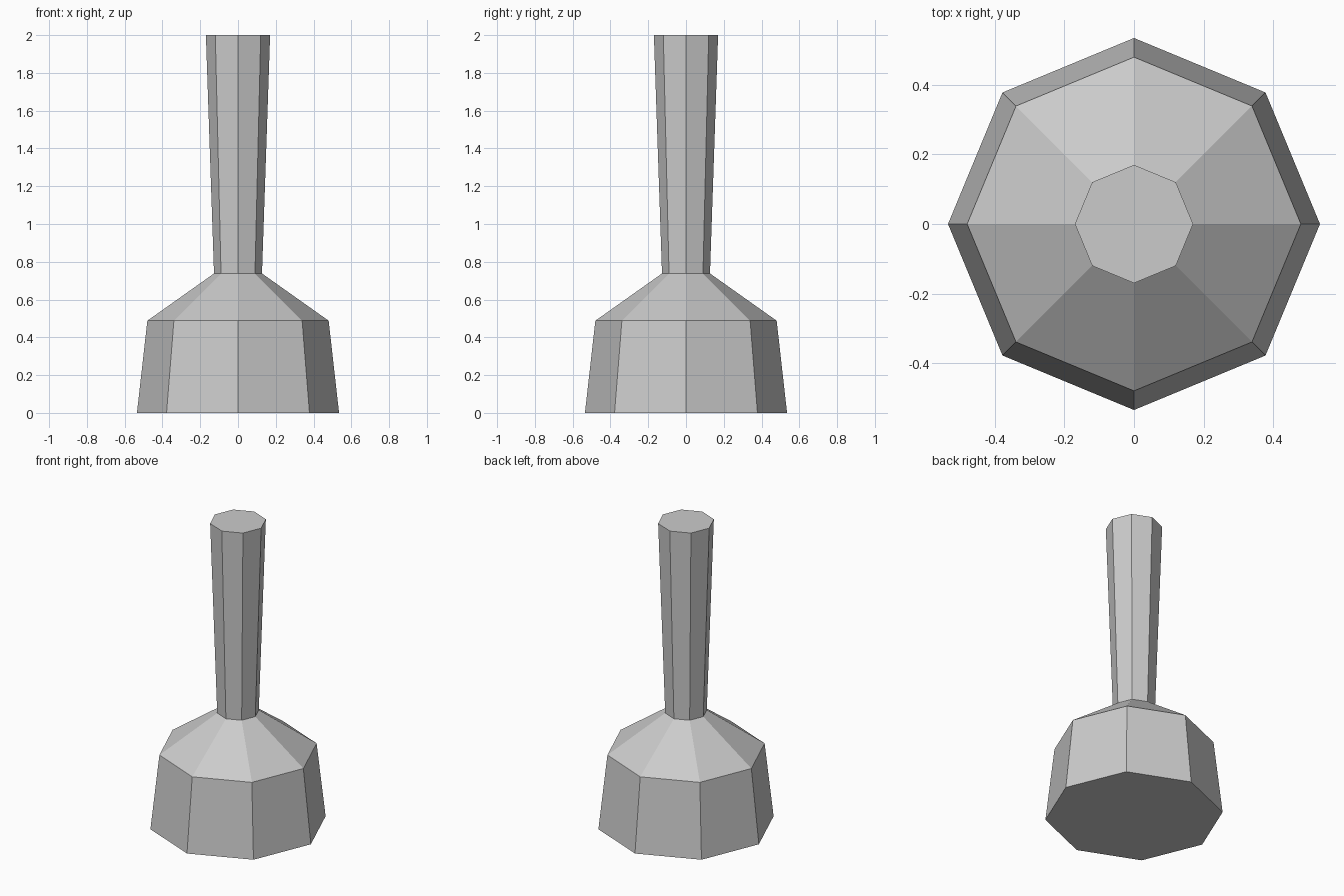
import bpy, bmesh
from math import cos, sin, pi

if "Cube" in bpy.data.objects:
    bpy.data.objects.remove(bpy.data.objects["Cube"])

SIDES = 8


def lathe(name, profile, cap_bottom=False, cap_top=False):
    """Octagonal flat-shaded turning from (radius, height) pairs, bottom to top."""
    bm = bmesh.new()
    rings = [[bm.verts.new((r * cos(2 * pi * i / SIDES), r * sin(2 * pi * i / SIDES), z))
              for i in range(SIDES)] for r, z in profile]
    for low, high in zip(rings, rings[1:]):
        for i in range(SIDES):
            j = (i + 1) % SIDES
            bm.faces.new((low[i], low[j], high[j], high[i]))
    if cap_bottom:
        bm.faces.new(rings[0][::-1])
    if cap_top:
        bm.faces.new(rings[-1])
    mesh = bpy.data.meshes.new(name)
    bm.to_mesh(mesh)
    bm.free()
    obj = bpy.data.objects.new(name, mesh)
    bpy.context.collection.objects.link(obj)
    return obj


# Heavy head with sloping shoulder
lathe("head", [(0.535, 0), (0.48, 0.488), (0.127, 0.738)], cap_bottom=True)

# Handle flaring towards the top
lathe("handle", [(0.127, 0.738), (0.17, 2.0)], cap_top=True)
